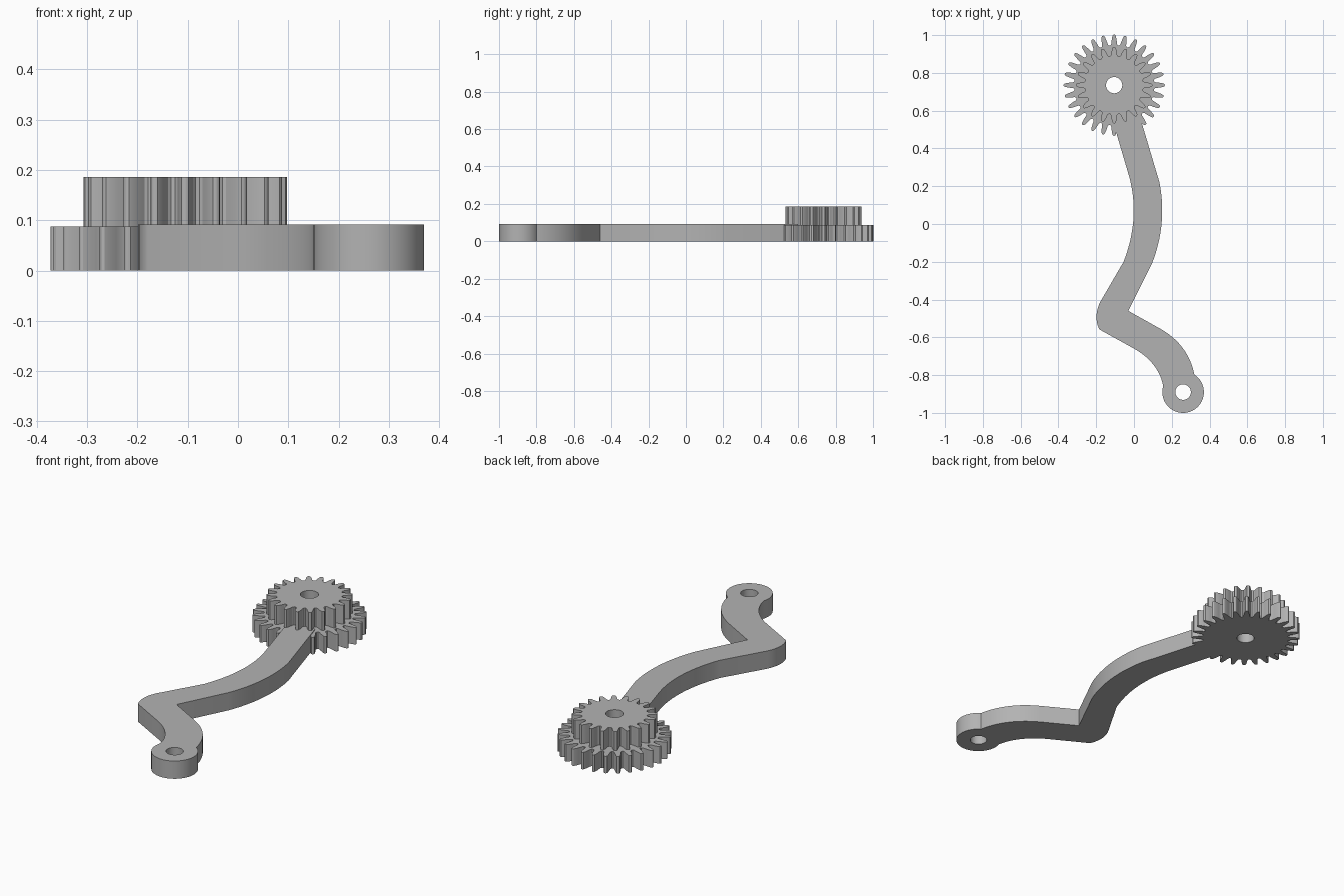
import bpy, bmesh
from math import sin, cos, tau, radians
from mathutils import Vector
from mathutils.geometry import interpolate_bezier

if "Cube" in bpy.data.objects:
    bpy.data.objects.remove(bpy.data.objects["Cube"])

grey = bpy.data.materials.new("plain grey")
grey.use_nodes = True
colour = (0.45, 0.45, 0.45, 1)
grey.diffuse_color = colour
grey.node_tree.nodes["Principled BSDF"].inputs["Base Color"].default_value = colour


def plate(name, outline, bottom, top):
    """Extrude a flat outline into a solid plate."""
    bm = bmesh.new()
    face = bm.faces.new([bm.verts.new((p[0], p[1], bottom)) for p in outline])
    side = bmesh.ops.extrude_face_region(bm, geom=[face])
    moved = [v for v in side["geom"] if isinstance(v, bmesh.types.BMVert)]
    bmesh.ops.translate(bm, verts=moved, vec=(0, 0, top - bottom))
    bmesh.ops.recalc_face_normals(bm, faces=bm.faces)
    mesh = bpy.data.meshes.new(name)
    bm.to_mesh(mesh)
    bm.free()
    obj = bpy.data.objects.new(name, mesh)
    bpy.context.collection.objects.link(obj)
    mesh.materials.append(grey)
    return obj


def arc(centre, radius, start, end, steps):
    turn = [radians(start + (end - start) * i / steps) for i in range(steps + 1)]
    return [(centre[0] + radius * cos(a), centre[1] + radius * sin(a)) for a in turn]


def bend(start, corner, end, steps=14):
    """Smooth curve that leaves and arrives along the lines to the corner."""
    a, c, b = (Vector((*p, 0)) for p in (start, corner, end))
    return [p.to_2d() for p in interpolate_bezier(a, a.lerp(c, 0.66), b.lerp(c, 0.66), b, steps)]


def gear(name, centre, teeth, root, tip, phase, bottom, top):
    # half tooth: height fraction and angle fraction of one pitch
    half = [(0, -0.42), (0.12, -0.31), (0.45, -0.25), (0.8, -0.17), (0.95, -0.11), (1, -0.04)]
    tooth = half + [(h, -a) for h, a in reversed(half)]
    pts = []
    for i in range(teeth):
        for h, a in tooth:
            ang = radians(phase) + (i + a) * tau / teeth
            r = root + (tip - root) * h
            pts.append((centre[0] + r * cos(ang), centre[1] + r * sin(ang)))
    return plate(name, pts, bottom, top)


def drill(obj, centre, radius):
    cutter = plate("hole_cutter", arc(centre, radius, 0, 354, 59), -0.1, 0.4)
    cut = obj.modifiers.new("hole", "BOOLEAN")
    cut.object, cut.operation, cut.solver = cutter, "DIFFERENCE", "EXACT"
    bpy.context.view_layer.objects.active = obj
    bpy.ops.object.modifier_apply(modifier="hole")
    bpy.data.objects.remove(cutter)


hub, eye = (-0.105, 0.735), (0.26, -0.89)

# Double gear
large = gear("large_gear", hub, 28, 0.212, 0.268, 180, 0, 0.088)
small = gear("small_gear", hub, 20, 0.155, 0.202, 180, 0.088, 0.186)

# Lever arm: right edge, eye, left edge, heel
outline = [(0.022, 0.6)]
outline += bend((0.135, 0.22), (0.178, 0.0), (0.095, -0.21))
outline += [(-0.03, -0.46)]
outline += bend((0.14, -0.555), (0.29, -0.64), (0.32, -0.8))
outline += arc(eye, 0.11, 56, -197, 40)
outline += bend((0.145, -0.82), (0.11, -0.725), (0.01, -0.665))
outline += [(-0.18, -0.56)]
outline += bend((-0.185, -0.555), (-0.215, -0.49), (-0.18, -0.415), 8)
outline += bend((-0.055, -0.2), (0.035, 0.03), (-0.025, 0.25))
outline += [(-0.128, 0.6)]
arm = plate("lever_arm", outline, 0, 0.092)

drill(large, hub, 0.043)
drill(small, hub, 0.043)
drill(arm, eye, 0.041)

# Smooth curved walls, crisp rims
bpy.ops.object.select_all(action="DESELECT")
for obj in (large, small, arm):
    obj.select_set(True)
bpy.context.view_layer.objects.active = arm
bpy.ops.object.shade_smooth_by_angle(angle=radians(30))
